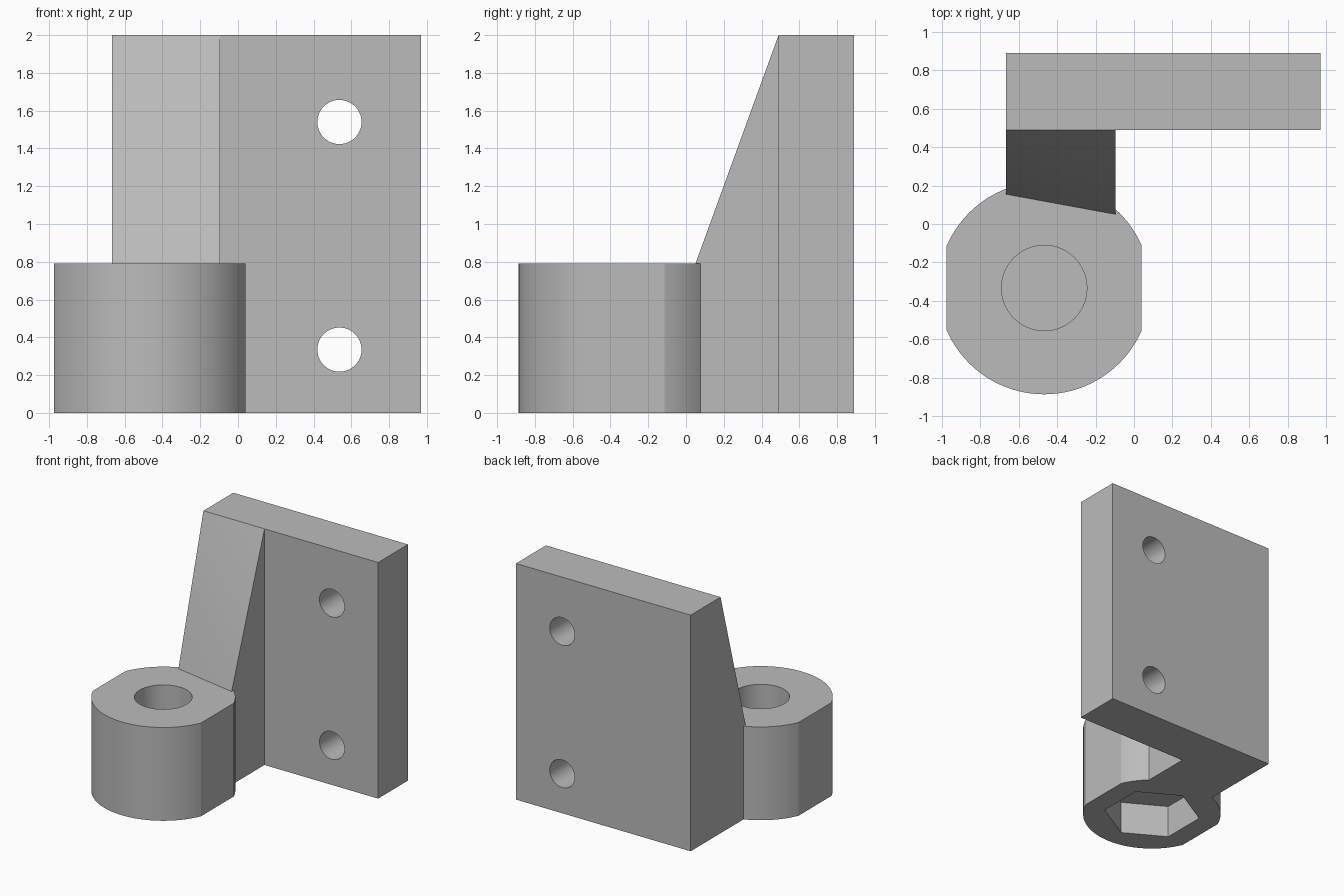
import bpy, bmesh, math
from mathutils import Matrix, Vector

cube = bpy.data.objects.get("Cube")
if cube:
    bpy.data.objects.remove(cube, do_unlink=True)

grey = bpy.data.materials.new("plain_grey")
grey.use_nodes = True
colour = (0.5, 0.5, 0.5, 1)
grey.diffuse_color = colour
grey.node_tree.nodes["Principled BSDF"].inputs["Base Color"].default_value = colour


def finish(bm, name):
    bmesh.ops.recalc_face_normals(bm, faces=bm.faces)
    mesh = bpy.data.meshes.new(name)
    bm.to_mesh(mesh)
    bm.free()
    mesh.materials.append(grey)
    obj = bpy.data.objects.new(name, mesh)
    bpy.context.collection.objects.link(obj)
    return obj


def box(name, low, high):
    low, high = Vector(low), Vector(high)
    bm = bmesh.new()
    bmesh.ops.create_cube(bm, size=1, matrix=Matrix.Translation((low + high) / 2)
                          @ Matrix.Diagonal((*(high - low), 1)))
    return finish(bm, name)


def prism(name, sides, radius, start, length, turn):
    """Regular prism running from start along its turned z axis."""
    bm = bmesh.new()
    bmesh.ops.create_cone(bm, cap_ends=True, segments=sides, radius1=radius,
                          radius2=radius, depth=length,
                          matrix=Matrix.Translation(start) @ turn
                          @ Matrix.Translation((0, 0, length / 2)))
    return finish(bm, name)


def combine(target, other, operation):
    """Apply a boolean, then remove the helper."""
    mod = target.modifiers.new(operation, 'BOOLEAN')
    mod.operation, mod.object, mod.solver = operation, other, 'EXACT'
    bpy.context.view_layer.objects.active = target
    bpy.ops.object.modifier_apply(modifier=mod.name)
    bpy.data.objects.remove(other, do_unlink=True)


upright = Matrix.Identity(4)
to_back = Matrix.Rotation(-math.pi / 2, 4, 'X')
pointed = Matrix.Rotation(math.pi / 6, 4, 'Z')
BOSS_X, BOSS_Y, BOSS_TOP = -0.467, -0.333, 0.79
LEFT, RIGHT, PLATE_FRONT = -0.095, -0.667, 0.49

# Mounting plate
bracket = box("mounting_bracket", (RIGHT, PLATE_FRONT, 0), (0.97, 0.89, 2))

# Sloping rib between plate and boss
bm = bmesh.new()
for x, y in ((LEFT, 0.05), (RIGHT, 0.155)):
    for point in ((x, y, 0), (x, y, BOSS_TOP), (x, PLATE_FRONT, 2),
                  (x, 0.6, 2), (x, 0.6, 0)):
        bm.verts.new(point)
bmesh.ops.convex_hull(bm, input=bm.verts)
combine(bracket, finish(bm, "rib"), 'UNION')

# Round boss with two flat sides
boss = prism("boss", 96, 0.553, (BOSS_X, BOSS_Y, 0), BOSS_TOP, upright)
combine(boss, box("flats", (-0.975, -1, -1), (0.04, 1, 1)), 'INTERSECT')
combine(bracket, boss, 'UNION')

# Bore from above and nut pocket from below, with a thin web between them
combine(bracket, prism("bore", 64, 0.222, (BOSS_X, BOSS_Y, 0.31), 1, upright), 'DIFFERENCE')
combine(bracket, prism("nut_pocket", 6, 0.385, (BOSS_X, BOSS_Y, -0.2), 0.48,
                       Matrix.Rotation(0, 4, 'Z')), 'DIFFERENCE')

# Screw holes through the plate
for z in (0.335, 1.54):
    combine(bracket, prism("screw_hole", 48, 0.117, (0.537, 0.3, z), 0.8, to_back), 'DIFFERENCE')

# Smooth round walls, sharp edges
bpy.ops.object.select_all(action='DESELECT')
bracket.select_set(True)
bpy.context.view_layer.objects.active = bracket
bpy.ops.object.shade_smooth_by_angle(angle=math.radians(20))
